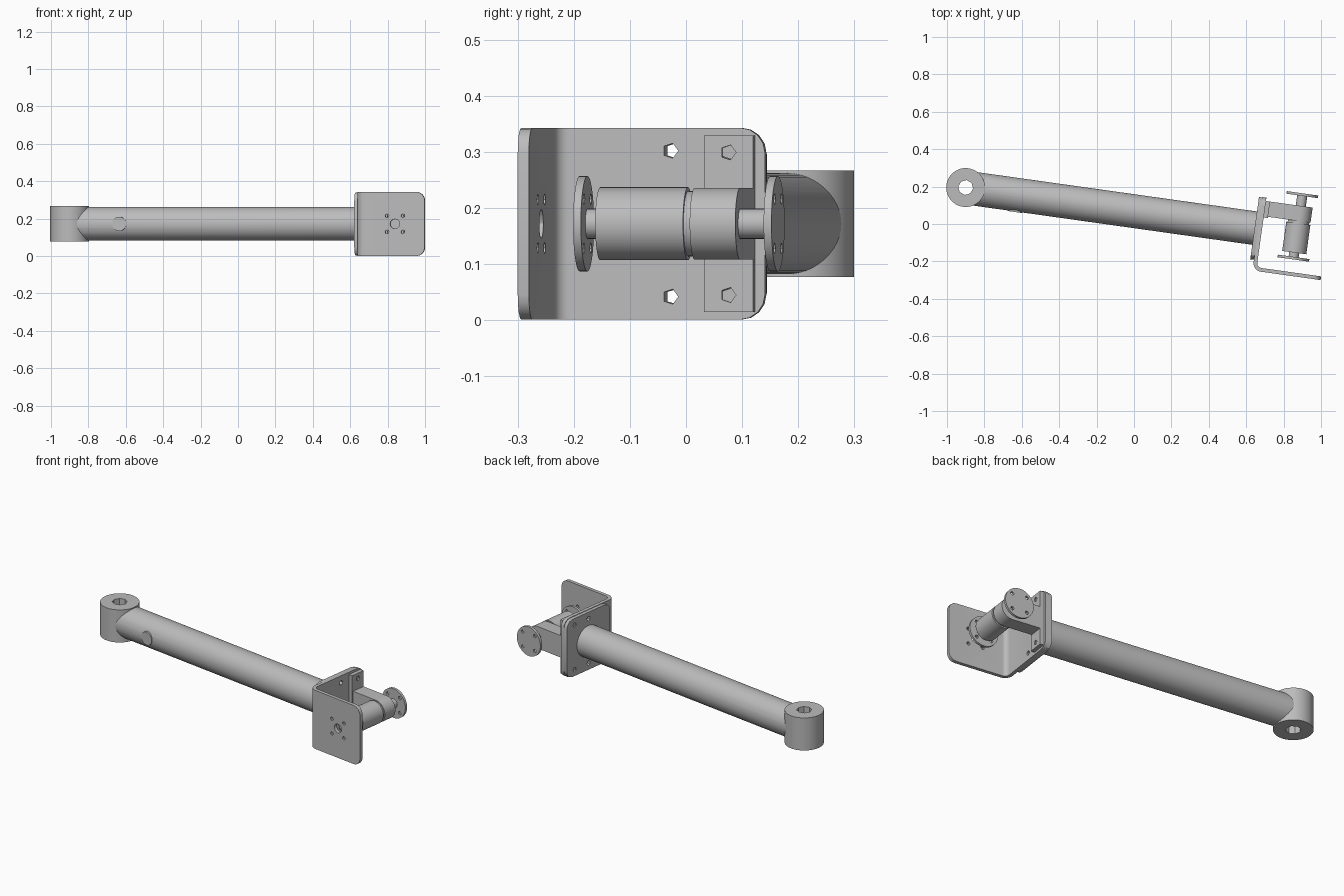
import bpy, bmesh
from math import cos, sin, pi, radians
from mathutils import Matrix, Vector

old = bpy.data.objects.get("Cube")
if old:
    bpy.data.objects.remove(old)

# Working frame: u runs along the tube, v across it, w up; origin at the hub
FRAME = Matrix.Translation((-0.9, 0.195, 0.172)) @ Matrix.Rotation(radians(-8), 4, 'Z')
AXES = {'u': Matrix.Rotation(pi / 2, 4, 'Y'),
        'v': Matrix.Rotation(-pi / 2, 4, 'X'),
        'w': Matrix.Identity(4)}

steel = bpy.data.materials.new("steel_grey")
steel.use_nodes = True
GREY = (0.5, 0.5, 0.5, 1)
steel.diffuse_color = GREY
steel.node_tree.nodes["Principled BSDF"].inputs["Base Color"].default_value = GREY


def cyl(bm, axis, center, r, length, seg=48):
    m = Matrix.Translation(center) @ AXES[axis]
    bmesh.ops.create_cone(bm, cap_ends=True, segments=seg, radius1=r, radius2=r,
                          depth=length, matrix=m)


def box(bm, lo, hi):
    lo, hi = Vector(lo), Vector(hi)
    m = Matrix.Translation((lo + hi) / 2) @ Matrix.Diagonal((*(hi - lo), 1))
    return bmesh.ops.create_cube(bm, size=1, matrix=m)


def prism(bm, pts, shift):
    face = bm.faces.new([bm.verts.new(p) for p in pts])
    ext = bmesh.ops.extrude_face_region(bm, geom=[face])['geom']
    bmesh.ops.translate(bm, vec=shift, verts=[g for g in ext if isinstance(g, bmesh.types.BMVert)])
    bmesh.ops.recalc_face_normals(bm, faces=bm.faces)


def round_edges(bm, test, r, seg):
    edges = [e for e in bm.edges
             if test((e.verts[0].co + e.verts[1].co) / 2,
                     (e.verts[1].co - e.verts[0].co).normalized())]
    bmesh.ops.bevel(bm, geom=edges, offset=r, segments=seg, profile=0.5, affect='EDGES')


def make(name, build, cut=None):
    def obj(fn, label):
        bm = bmesh.new()
        fn(bm)
        me = bpy.data.meshes.new(label)
        bm.to_mesh(me)
        bm.free()
        o = bpy.data.objects.new(label, me)
        bpy.context.collection.objects.link(o)
        o.matrix_world = FRAME
        return o
    o = obj(build, name)
    if cut:
        c = obj(cut, name + "_cutter")
        mod = o.modifiers.new("holes", 'BOOLEAN')
        mod.operation, mod.object, mod.solver = 'DIFFERENCE', c, 'EXACT'
        bpy.context.view_layer.update()
        o.data = bpy.data.meshes.new_from_object(
            o.evaluated_get(bpy.context.evaluated_depsgraph_get()))
        o.modifiers.clear()
        bpy.data.objects.remove(c)
    o.data.materials.clear()
    o.data.materials.append(steel)
    bpy.ops.object.select_all(action='DESELECT')
    o.select_set(True)
    bpy.context.view_layer.objects.active = o
    bpy.ops.object.shade_smooth_by_angle(angle=radians(30))
    return o


HALF = 0.171      # half height of the plates
AXLE = 1.788      # motor axis along u


# Hub with keyed bore
def bore(bm):
    cyl(bm, 'w', (0, 0, 0), 0.04, 0.4, 8)

make("pivot_hub", lambda bm: cyl(bm, 'w', (0, 0, 0), 0.104, 0.19), bore)


# Main tube, saddled onto the hub
make("main_tube", lambda bm: cyl(bm, 'u', (0.79, 0, 0), 0.09, 1.54),
     lambda bm: cyl(bm, 'w', (0, 0, 0), 0.1, 0.4))
make("tube_plug", lambda bm: cyl(bm, 'v', (0.28, -0.08, 0), 0.038, 0.026, 32))


# Mounting holes shared by both plates
def plate_holes(bm):
    for s in (-1, 1):
        for v in (0, 0.107):
            cyl(bm, 'u', (1.6, v, s * 0.13), 0.014, 0.2, 5)


# Square end plate on the tube
def end_plate(bm):
    box(bm, (1.56, -0.168, -0.168), (1.58, 0.168, 0.168))
    round_edges(bm, lambda c, d: abs(d.x) > 0.9, 0.045, 3)

make("tube_end_plate", end_plate, plate_holes)


# Bent angle bracket
def bracket(bm):
    arc = [(pi + i * pi / 12) for i in range(7)]
    cu, cv = 1.625, -0.181
    outer = [(cu + 0.045 * cos(a), cv + 0.045 * sin(a)) for a in arc]
    inner = [(cu + 0.025 * cos(a), cv + 0.025 * sin(a)) for a in reversed(arc)]
    path = [(1.58, 0.17)] + outer + [(1.948, -0.226), (1.948, -0.206)] + inner + [(1.6, 0.17)]
    prism(bm, [(u, v, -HALF) for u, v in path], (0, 0, 2 * HALF))
    round_edges(bm, lambda c, d: (c.x > 1.94 and abs(d.y) > 0.9) or
                (c.y > 0.16 and abs(d.x) > 0.9), 0.045, 4)


def bracket_holes(bm):
    plate_holes(bm)
    cyl(bm, 'v', (AXLE, -0.216, 0), 0.026, 0.1, 12)
    for su in (-1, 1):
        for sw in (-1, 1):
            cyl(bm, 'v', (AXLE + su * 0.043, -0.216, sw * 0.043), 0.01, 0.1, 8)

make("angle_bracket", bracket, bracket_holes)


# Clamp foot, bolts and rounded clamp arm
def foot_holes(bm):
    for s in (-1, 1):
        cyl(bm, 'u', (1.6, 0.107, s * 0.127), 0.014, 0.2, 5)

make("clamp_foot", lambda bm: box(bm, (1.6, 0.063, -0.157), (1.622, 0.152, 0.157)), foot_holes)
for side, s in (("lower", -1), ("upper", 1)):
    make(side + "_foot_bolt", lambda bm: cyl(bm, 'u', (1.59, 0.107, s * 0.128), 0.0138, 0.05, 5))


def arm(bm):
    r = 0.064
    end = [(AXLE + r * sin(i * pi / 20), -r * cos(i * pi / 20)) for i in range(21)]
    prism(bm, [(u, 0.07, w) for u, w in [(1.61, -r)] + end + [(1.61, r)]], (0, 0.082, 0))

make("clamp_arm", arm)

# Motor body, neck and drive shaft
make("motor_body", lambda bm: cyl(bm, 'v', (AXLE, -0.021, 0), 0.065, 0.158))
make("motor_neck", lambda bm: cyl(bm, 'v', (AXLE, 0.064, 0), 0.058, 0.016))
make("drive_shaft", lambda bm: cyl(bm, 'v', (AXLE, 0.042, 0), 0.027, 0.336, 24))

# Drilled output discs at both shaft ends
for name, v in (("front_disc", -0.13), ("rear_disc", 0.213)):
    def disc_holes(bm):
        for i in range(4):
            a = pi / 4 + i * pi / 2
            cyl(bm, 'v', (AXLE + 0.062 * cos(a), v, 0.062 * sin(a)), 0.01, 0.1, 8)
    make(name, lambda bm: cyl(bm, 'v', (AXLE, v, 0), 0.085, 0.014), disc_holes)
